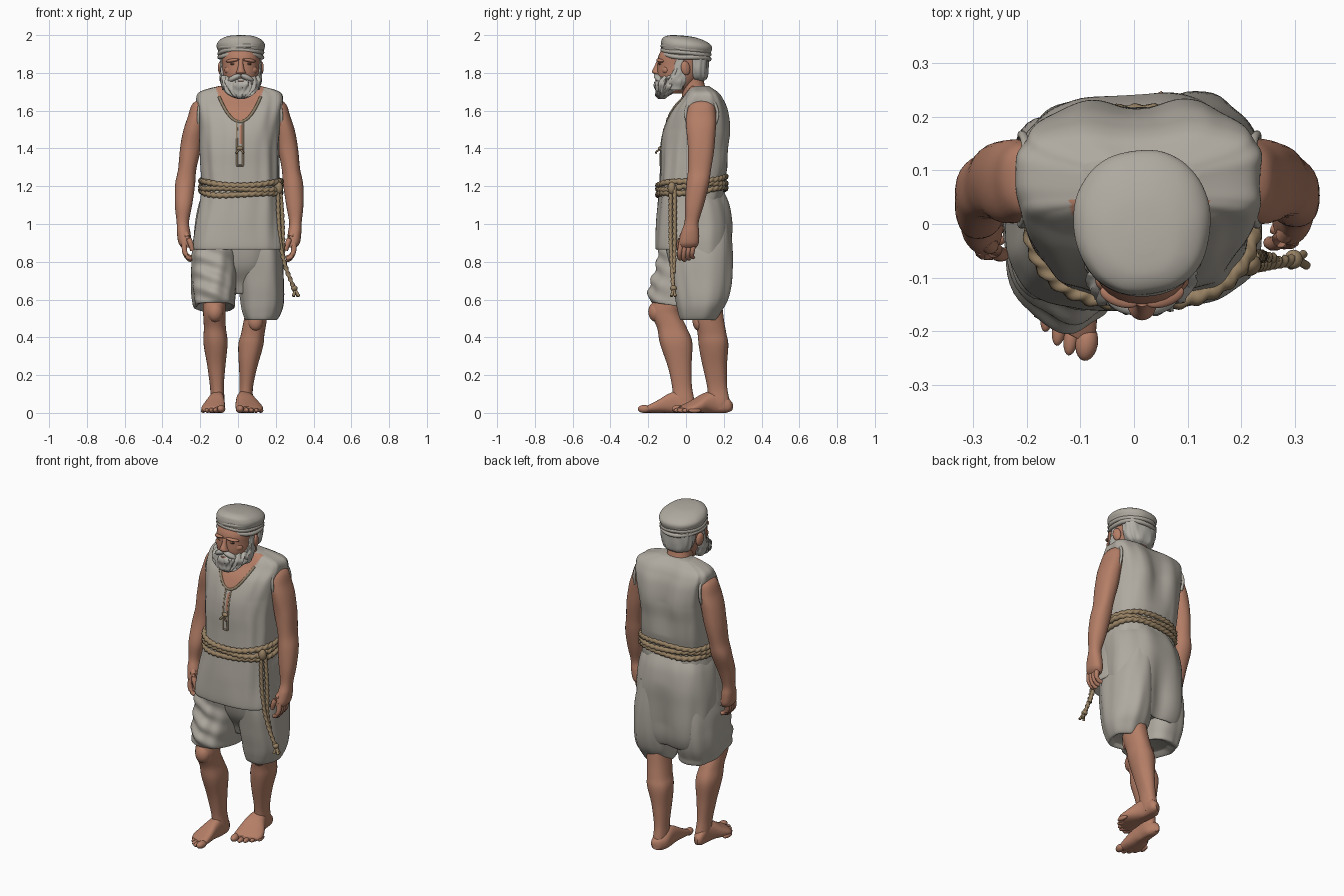
import bpy, bmesh, math
from mathutils import Vector, noise

def material(name, rgb):
    m = bpy.data.materials.new(name)
    m.diffuse_color = (*rgb, 1)
    return m

CLOTH = material("linen", (0.43, 0.40, 0.35))
SKIN = material("skin", (0.46, 0.21, 0.135))
ROPE = material("rope", (0.31, 0.22, 0.125))
HAIR = material("grey_hair", (0.45, 0.43, 0.39))
DARK = material("dark_eyes", (0.12, 0.06, 0.04))
TRIM = material("linen_seam", (0.26, 0.20, 0.13))

def finish(bm, name, mats):
    bmesh.ops.recalc_face_normals(bm, faces=bm.faces)
    me = bpy.data.meshes.new(name)
    bm.to_mesh(me)
    bm.free()
    for m in mats:
        me.materials.append(m)
    me.shade_smooth()
    me.set_sharp_from_angle(angle=math.radians(60))
    ob = bpy.data.objects.new(name, me)
    bpy.context.collection.objects.link(ob)
    return ob

def spline(rows, steps):
    """Catmull-Rom through tuples of numbers."""
    out = []
    for i in range(len(rows) - 1):
        p = [rows[max(0, min(len(rows) - 1, i + k))] for k in (-1, 0, 1, 2)]
        for j in range(steps):
            t = j / steps
            out.append([0.5 * (2*b + (c - a)*t + (2*a - 5*b + 4*c - d)*t*t + (3*b - a - 3*c + d)*t**3)
                        for a, b, c, d in zip(*p)])
    return out + [list(rows[-1])]

def skin_rings(bm, rings, closed=False):
    n = len(rings[0])
    pairs = list(zip(rings, rings[1:])) + ([(rings[-1], rings[0])] if closed else [])
    for r, q in pairs:
        for i in range(n):
            bm.faces.new((r[i], r[(i + 1) % n], q[(i + 1) % n], q[i]))
    if not closed:
        bm.faces.new(rings[0])
        bm.faces.new(rings[-1])

def loft(name, rows, mat, n=2.2, segs=32, steps=6, fold=(0, 1, 1), slope=0, along_y=False, shape=None, rule=None):
    """Stack superellipse rings: (cx, cy, z, rx, ry), or (cx, cz, y, rx, rz) along y."""
    bm = bmesh.new()
    rings = []
    for cx, cy, z, rx, ry in spline(rows, steps):
        ring = []
        e = 2 / (n(z) if callable(n) else n)
        for i in range(segs):
            a = 2 * math.pi * i / segs
            c, s = math.cos(a), math.sin(a)
            k = 1 + fold[0] * noise.noise(Vector((c * fold[1], s * fold[1], z * fold[2] + cx * 9)))
            if shape:
                k *= shape(a, z)
            dx = rx * k * math.copysign(abs(c) ** e, c)
            dy = ry * k * math.copysign(abs(s) ** e, s)
            co = (cx + dx, z + slope * dx, max(0, cy + dy)) if along_y else (cx + dx, cy + dy, z + slope * dy)
            ring.append(bm.verts.new(co))
        rings.append(ring)
    skin_rings(bm, rings)
    if rule:
        for f in bm.faces:
            f.material_index = rule(f.calc_center_median())
    return finish(bm, name, mat if isinstance(mat, list) else [mat])

def sweep(name, pts, r, mat, closed=False, twist=0, segs=10, taper=1):
    """Tube along points; twist > 0 gives a two-strand rope."""
    bm = bmesh.new()
    pts = [Vector(p) for p in pts]
    rings, run, N = [], 0, len(pts)
    for i, p in enumerate(pts):
        nxt = pts[(i + 1) % N] if closed else pts[min(i + 1, N - 1)]
        prv = pts[i - 1] if closed or i else pts[0]
        t = (nxt - prv).normalized()
        ref = Vector((0, 0, 1)) if abs(t.z) < 0.8 else Vector((0, 1, 0))
        u = t.cross(ref).normalized()
        v = u.cross(t)
        run += (p - pts[i - 1]).length if i else 0
        rr = r * (1 + (taper - 1) * i / (N - 1))
        ring = []
        for k in range(segs):
            a = 2 * math.pi * k / segs
            q = rr * (1 + (0.2 * math.cos(2 * (a - run * twist * math.pi)) if twist else 0))
            ring.append(bm.verts.new(p + u * q * math.cos(a) + v * q * math.sin(a)))
        rings.append(ring)
    skin_rings(bm, rings, closed)
    return finish(bm, name, [mat])

def blob(name, loc, size, mat, rot=(0, 0, 0)):
    bm = bmesh.new()
    bmesh.ops.create_uvsphere(bm, u_segments=20, v_segments=12, radius=1)
    ob = finish(bm, name, [mat])
    ob.location, ob.scale, ob.rotation_euler = loc, size, rot
    return ob

def ellipse(cx, cy, z, rx, ry, count, n=2.0, wave=0, tilt=0):
    out = []
    for i in range(count):
        a = 2 * math.pi * i / count
        c, s = math.cos(a), math.sin(a)
        y = cy + ry * math.copysign(abs(s) ** (2/n), s)
        out.append((cx + rx * math.copysign(abs(c) ** (2/n), c), y, z + wave * math.sin(3 * a + z * 90) + tilt * y))
    return out

# Tunic: one loft from hem to shoulders, with the neck opening coloured as skin
TUNIC = [(0, -.02, .90, .20, .11), (0, -.02, .868, .235, .142), (0, .0, 1.0, .225, .158), (.01, .025, 1.13, .212, .172),
         (.015, .03, 1.2, .205, .17), (.012, .042, 1.3, .206, .177), (.008, .049, 1.4, .207, .18),
         (.009, .064, 1.5, .212, .178), (.01, .077, 1.6, .222, .15), (.01, .088, 1.66, .228, .113),
         (.01, .088, 1.693, .217, .09), (.01, .082, 1.712, .18, .07), (.01, .075, 1.73, .11, .05)]

def tunic_power(z):
    return 2.7 + 0.5 * max(0, min(1, (z - 1.5) / .15))

def tunic_back(a, z):
    return 1 - 0.15 * math.exp(-((a - math.pi / 2) / 0.22) ** 2) * max(0, min(1, (z - 1.3) * 5))

def neck_rule(p):
    u = abs(p.x - .01)
    return 1 if p.y < .045 and (p.z > 1.54 + 11 * u * u or (u < .011 and p.z > 1.42)) else 0

loft("tunic", TUNIC, [CLOTH, SKIN], n=tunic_power, segs=140, steps=9, fold=(.05, 2.8, 3), shape=tunic_back, rule=neck_rule)

def tunic_front(x, z):
    row = min(spline(TUNIC[1:], 12), key=lambda r: abs(r[2] - z))
    n = tunic_power(z)
    return row[1] - row[4] * max(0, 1 - abs((x - row[0]) / row[3]) ** n) ** (1 / n)

# Neckline edging, slit edging and lacing
neck = []
for i in range(41):
    u = -.11 + .22 * i / 40
    z = 1.54 + 11 * u * u
    neck.append((.01 + u, tunic_front(.01 + u, z), z))
sweep("neckline_edge", neck, .008, TRIM)
for s in (-1, 1):
    sweep("slit_edge", [(.01 + s * .016, tunic_front(.01, z) - .001, z) for z in (1.54, 1.5, 1.45, 1.4, 1.35, 1.31)], .006, TRIM)
    sweep("lace", [(.01, -.13, 1.40), (.01 + s * .012, -.155, 1.385), (.01 + s * .02, -.16, 1.375)], .005, ROPE)
sweep("slit_end", [(.01 + dx, tunic_front(.01, 1.31), 1.31) for dx in (-.018, 0, .018)], .005, TRIM)
blob("lace_knot", (.01, -.135, 1.40), (.018, .014, .012), ROPE)

# Armhole edging, flush with the tunic sides
for s in (-1, 1):
    sweep("armhole_edge", [(s * (.22 - .012 * max(0, math.sin(a))) + .01, .083 + .084 * math.cos(a), 1.582 + .095 * math.sin(a))
                           for a in [math.tau * i / 40 for i in range(40)]], .008, CLOTH, closed=True)

# Baggy shorts: seat hangs low at the back with a centre valley; wrinkles gather at the front
def seat_valley(a, z):
    return 1 - 0.17 * math.exp(-((a - math.pi / 2) / 0.2) ** 2) * max(0, min(1, (1.02 - z) * 4))

def front_wrinkles(a, z):
    return 1 + max(0, -math.sin(a + .2)) * .035 * math.sin(z * 75 + 4 * math.cos(a))

loft("shorts_seat", [(.01, .035, 1.17, .195, .165), (.005, .055, 1.1, .212, .175), (0, .07, 1.0, .222, .178),
                     (0, .07, .9, .23, .178), (0, .08, .78, .228, .162), (0, .10, .69, .21, .127), (0, .10, .63, .18, .10),
                     (0, .10, .66, .13, .08)],
     CLOTH, n=2.4, segs=96, fold=(.07, 2.2, 2.5), shape=seat_valley)
loft("shorts_left_leg", [(.1, .075, 1.0, .10, .16), (.113, .075, .85, .122, .17), (.121, .083, .7, .122, .158),
                         (.127, .083, .6, .115, .138), (.126, .074, .54, .102, .115), (.122, .066, .492, .078, .09),
                         (.115, .065, .51, .06, .065)], CLOTH, segs=64, fold=(.09, 2, 3))
loft("shorts_right_leg", [(-.1, .065, 1.0, .10, .15), (-.117, .04, .85, .122, .177), (-.123, .027, .75, .126, .182),
                          (-.126, .005, .66, .122, .190), (-.126, -.01, .60, .115, .185), (-.123, -.012, .56, .105, .172),
                          (-.12, -.02, .585, .075, .12)],
     CLOTH, segs=64, steps=9, fold=(.09, 2, 4), slope=-.15, shape=front_wrinkles)

# Rope belt in three coils, knot and hanging ends
for k, z in enumerate((1.17, 1.197, 1.224)):
    sweep("belt_rope", ellipse(.015, .031, z, .21, .178, 220, 2.6, .006, .1), .0145, ROPE, closed=True, twist=30)
blob("belt_knot", (.215, -.075, 1.19), (.023, .022, .033), ROPE)
ends = [[(.212, -.08, 1.2), (.214, -.082, 1.05), (.225, -.08, .9), (.25, -.075, .78), (.28, -.07, .70), (.305, -.065, .64)],
        [(.222, -.06, 1.2), (.234, -.06, 1.05), (.238, -.06, .92), (.24, -.062, .83), (.262, -.066, .74)]]
for path in ends:
    sweep("hanging_rope", spline(path, 26), .0105, ROPE, twist=32)
blob("rope_end_knot", (.298, -.066, .66), (.017, .018, .015), ROPE)
for dx, dy in ((-.012, -.012), (.012, .01), (.018, -.012)):
    sweep("rope_fray", [(.303, -.066, .65), (.305 + dx, -.066 + dy, .617)], .008, ROPE)

# Arms and hands
for s in (-1, 1):
    dy = 0 if s > 0 else -.02
    ox = .006
    rows = [(.18, .085, 1.665, .02, .03), (.203, .083, 1.635, .045, .064), (.22, .08, 1.57, .051, .077), (.24, .08, 1.5, .054, .077),
            (.258, .08, 1.4, .055, .07), (.275, .072, 1.29, .049, .062), (.286, .062, 1.21, .053, .06),
            (.294, .045 + dy, 1.1, .046, .05), (.298, .03 + dy, 1.01, .033, .038), (.294, .022 + dy, .955, .036, .048),
            (.287, .015 + dy, .90, .035, .053), (.279, .01 + dy, .875, .024, .044)]
    loft("arm", [(s * r[0] + ox, *r[1:]) for r in rows], SKIN, fold=(.04, 1.5, 8))
    for k in range(4):
        y = -.025 + k * .022 + dy
        sweep("finger", spline([(s * .29 + ox, y, .90), (s * .288 + ox, y - .008, .853), (s * .271 + ox, y - .01, .818 + .006 * abs(k - 1)),
                                (s * .253 + ox, y - .004, .808 + .008 * abs(k - 1))], 4), .015, SKIN, taper=.7)
    sweep("thumb", spline([(s * .284 + ox, -.01 + dy, .95), (s * .26 + ox, -.035 + dy, .905), (s * .247 + ox, -.035 + dy, .86)], 4),
          .017, SKIN, taper=.7)

# Legs and knees
loft("right_leg", [(-.125, -.06, .68, .06, .08), (-.125, -.1, .57, .06, .082), (-.125, -.105, .52, .058, .078),
                   (-.122, -.075, .45, .058, .078), (-.119, -.052, .37, .064, .086), (-.114, -.035, .25, .048, .064),
                   (-.111, -.022, .14, .037, .052), (-.107, -.012, .06, .037, .056), (-.107, -.01, .02, .03, .05)],
     SKIN, fold=(.04, 1.5, 7))
loft("left_leg", [(.11, .11, .62, .06, .075), (.092, .122, .5, .06, .078), (.078, .137, .42, .062, .077), (.068, .146, .36, .067, .078),
                  (.055, .152, .25, .049, .064), (.044, .165, .14, .036, .053), (.042, .175, .06, .037, .056),
                  (.042, .175, .02, .03, .05)], SKIN, fold=(.04, 1.5, 7))
blob("right_kneecap", (-.122, -.155, .535), (.045, .045, .055), SKIN)
blob("left_kneecap", (.092, .067, .485), (.04, .032, .05), SKIN)

# Feet: heel at x0, y0; the toe line slants back to the outer side s
def foot(side, x0, y0, s, w):
    rows = [(0, .035, 0, .018, .024), (0, .042, -.03, .036, .042), (.003, .055, -.09, .038, .06), (.01, .052, -.14, .046, .052),
            (.02, .036, -.19, .058, .036), (.027, .024, -.232, .062, .024), (.028, .018, -.258, .054, .016)]
    loft(side + "_foot", [(x0 + s * w * r[0], r[1], y0 + r[2], w * r[3], r[4]) for r in rows], SKIN,
         along_y=True, n=2.4, slope=.5 * s)
    for k in range(5):
        r = .021 if k == 0 else .0145 - k * .0005
        x, y = x0 + s * w * (-.018 + k * .0225 + (.007 if k else 0)), y0 - .28 + .004 * k * k + .006 * k
        blob(side + "_toe", (x, y, r), (r, .034, r), SKIN, (0, 0, s * .15))

foot("right", -.106, .058, -1, .98)
foot("left", .03, .238, 1, 1.15)

# Neck and head
X = .015
loft("neck", [(X, .06, 1.60, .12, .09), (X, .05, 1.68, .085, .072), (X, .035, 1.73, .07, .066), (X, .01, 1.82, .066, .07)], SKIN)
loft("head", [(X, -.06, 1.69, .04, .05), (X, -.05, 1.73, .075, .088), (X, -.035, 1.79, .096, .116),
              (X, -.025, 1.84, .1, .126), (X, -.018, 1.89, .102, .128), (X, -.01, 1.94, .09, .11)], SKIN, n=2.3)
loft("nose", [(X, -.142, 1.785, .012, .012), (X, -.15, 1.80, .026, .026), (X, -.152, 1.812, .021, .027),
              (X, -.146, 1.84, .014, .019), (X, -.142, 1.868, .013, .012)], SKIN, segs=20)
for s in (-1, 1):
    blob("ear", (X + s * .106, -.002, 1.825), (.014, .025, .038), SKIN, (.2, 0, s * .3))
    blob("cheek", (X + s * .05, -.105, 1.815), (.038, .026, .026), SKIN)
    blob("brow", (X + s * .043, -.136, 1.866), (.038, .018, .01), SKIN, (0, s * .15, s * .35))
    blob("eye", (X + s * .042, -.137, 1.847), (.017, .008, .006), DARK, (0, 0, s * .35))
    blob("moustache", (X + s * .032, -.145, 1.774), (.042, .022, .016), HAIR, (0, s * .45, s * .4))
    loft("sideburn", [(X + s * .08, -.05, 1.71, .018, .03), (X + s * .09, -.048, 1.76, .02, .045),
                      (X + s * .096, -.036, 1.81, .014, .032), (X + s * .1, -.03, 1.88, .008, .018)], HAIR, fold=(.3, 3, 30))
blob("lower_lip", (X, -.156, 1.757), (.018, .01, .004), SKIN)

# Beard and back hair
loft("beard", [(X, -.128, 1.663, .02, .018), (X, -.125, 1.678, .055, .034), (X, -.108, 1.705, .084, .056),
               (X, -.097, 1.735, .1, .07), (X, -.09, 1.76, .1, .068), (X, -.08, 1.785, .094, .047)],
     HAIR, segs=80, steps=8, fold=(.2, 7, 22))
loft("back_hair", [(X, .065, 1.757, .045, .03), (X, .064, 1.775, .08, .05), (X, .06, 1.82, .1, .06), (X, .055, 1.90, .108, .068)],
     HAIR, segs=64, fold=(.1, 5, 12))

# Wrapped cap, highest towards the front
loft("cap", [(X, .0, 1.875, .112, .122), (X, .0, 1.91, .117, .13), (X, .003, 1.938, .127, .135), (X, .0, 1.958, .124, .13),
             (X, -.012, 1.978, .106, .11), (X, -.024, 1.993, .07, .072), (X, -.03, 1.998, .025, .025)],
     CLOTH, segs=64, n=2.2, fold=(.03, 2, 5), slope=-.07)
for z in (1.883, 1.905, 1.927):
    sweep("cap_band", [(x, y, h - .06 * y + .012 * max(0, -y / .13) ** 2) for x, y, h in ellipse(X, .0, z, .112, .123, 72, 2.2, .003)],
          .0125, CLOTH, closed=True)
